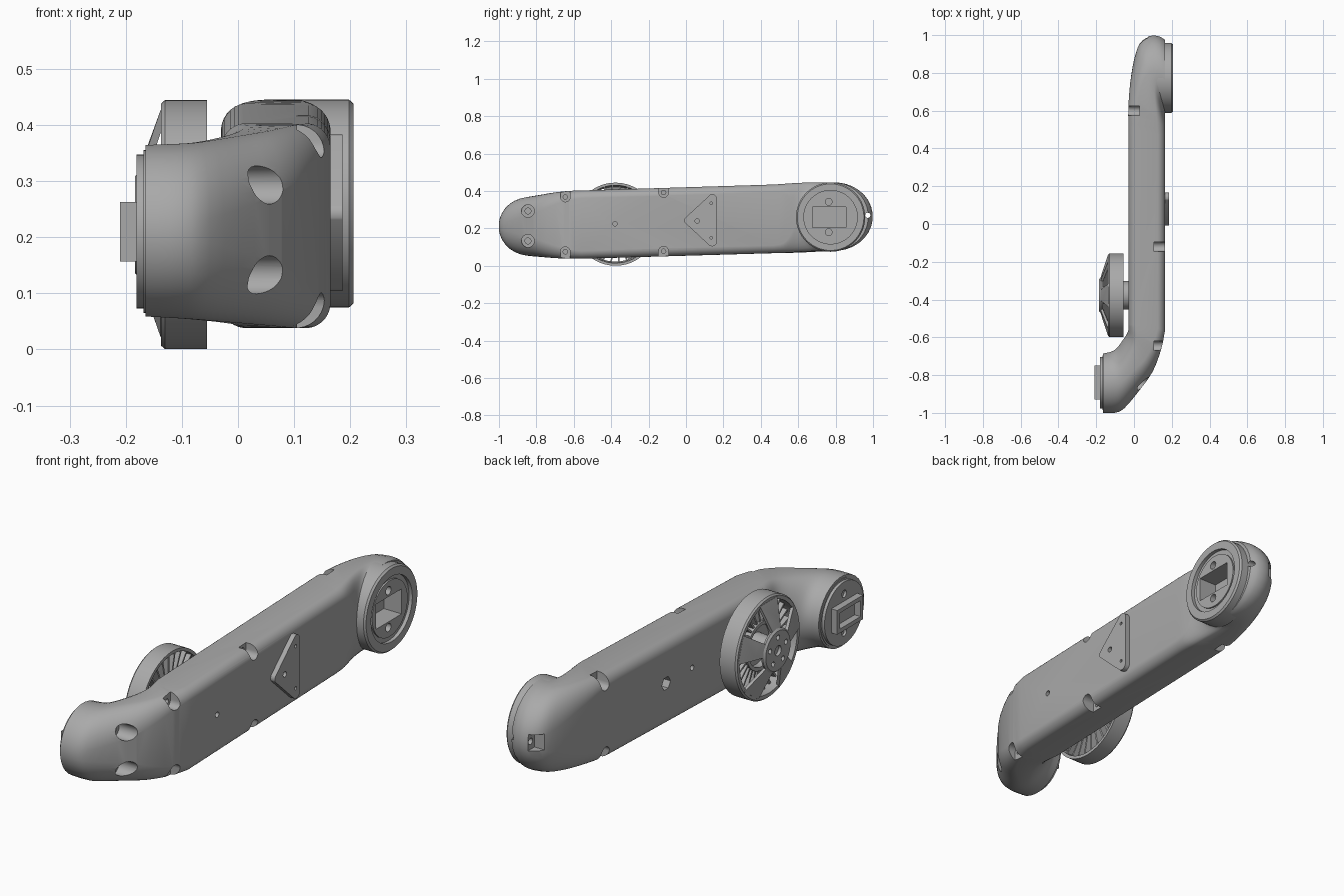
import bpy, bmesh, math
from mathutils import Vector, Matrix

cube = bpy.data.objects.get("Cube")
if cube:
    bpy.data.objects.remove(cube)

grey = bpy.data.materials.new("plain_grey")
grey.use_nodes = True
COLOUR = (0.4, 0.4, 0.4, 1)
grey.diffuse_color = COLOUR
grey.node_tree.nodes["Principled BSDF"].inputs["Base Color"].default_value = COLOUR


def finish(name, bm, angle=30):
    bmesh.ops.remove_doubles(bm, verts=bm.verts, dist=1e-5)
    bmesh.ops.recalc_face_normals(bm, faces=bm.faces)
    mesh = bpy.data.meshes.new(name)
    bm.to_mesh(mesh)
    bm.free()
    ob = bpy.data.objects.new(name, mesh)
    bpy.context.collection.objects.link(ob)
    mesh.materials.append(grey)
    smooth(ob, angle)
    return ob


def smooth(ob, angle=30):
    bpy.ops.object.select_all(action="DESELECT")
    ob.select_set(True)
    bpy.context.view_layer.objects.active = ob
    bpy.ops.object.shade_smooth_by_angle(angle=math.radians(angle))


def prism(bm, pts, x0, x1):
    """Extrude a (y, z) outline along x."""
    lo = [bm.verts.new((x0, y, z)) for y, z in pts]
    hi = [bm.verts.new((x1, y, z)) for y, z in pts]
    bm.faces.new(lo)
    bm.faces.new(hi[::-1])
    for i in range(len(pts)):
        j = (i + 1) % len(pts)
        bm.faces.new((lo[i], hi[i], hi[j], lo[j]))


def circle(y, z, r, n=32, start=0.0, turn=2 * math.pi):
    return [(y + r * math.cos(start + turn * i / n), z + r * math.sin(start + turn * i / n))
            for i in range(n)]


def rect(y0, y1, z0, z1):
    return [(y0, z0), (y1, z0), (y1, z1), (y0, z1)]


def lathe(name, profile, y, z, seg=64):
    """Revolve a closed (x, radius) profile about an x-parallel axis."""
    bm = bmesh.new()
    vs = [bm.verts.new((x, y, z + r)) for x, r in profile]
    es = [bm.edges.new((vs[i], vs[(i + 1) % len(vs)])) for i in range(len(vs))]
    bmesh.ops.spin(bm, geom=vs + es, cent=(0, y, z), axis=(1, 0, 0),
                   angle=2 * math.pi, steps=seg)
    return finish(name, bm)


def carve(ob, pieces):
    """Subtract (outline, x0, x1) prisms from an object."""
    for outline, x0, x1 in pieces:
        bm = bmesh.new()
        prism(bm, outline, x0, x1)
        tool = finish("cutter", bm)
        tool.hide_render = True
        mod = ob.modifiers.new("cut", "BOOLEAN")
        mod.operation, mod.solver, mod.object = "DIFFERENCE", "EXACT", tool
        bpy.context.view_layer.objects.active = ob
        bpy.ops.object.modifier_apply(modifier=mod.name)
        bpy.data.objects.remove(tool)
    smooth(ob)


# Arm body: lofted rounded sections (ax, ay, bx, by, low, high, round u, round z)
front_elbow = [
    (-.165, -.685, -.165, -1.0, .058, .365, 1, 1),
    (-.12, -.675, -.10, -1.0, .055, .367, 1, 1),
    (-.09, -.655, -.05, -.975, .052, .37, .95, .95),
    (-.06, -.615, .03, -.88, .047, .38, .85, .8),
    (-.04, -.585, .10, -.78, .042, .39, .7, .6),
    (-.03, -.56, .145, -.66, .038, .40, .55, .35),
    (-.03, -.53, .165, -.56, .038, .403, .45, .25)]
rear_elbow = [
    (-.03, .50, .165, .47, .068, .435, .45, .25),
    (-.03, .62, .165, .52, .07, .44, .5, .3),
    (-.02, .75, .165, .555, .075, .444, .6, .5),
    (.0, .87, .165, .575, .078, .446, .75, .75),
    (.03, .955, .165, .585, .08, .446, .9, .9),
    (.08, .995, .165, .59, .08, .446, 1, 1),
    (.13, .995, .165, .593, .08, .446, 1, 1),
    (.165, .975, .165, .596, .08, .446, 1, 1)]


def refine(rows, steps=3):
    rows = [Vector(r) for r in rows]
    out = []
    for i in range(len(rows) - 1):
        p, q = rows[i], rows[i + 1]
        m = (q - rows[i - 1]) / 2 if i else q - p
        n = (rows[i + 2] - p) / 2 if i + 2 < len(rows) else q - p
        for k in range(steps):
            t = k / steps
            out.append(p * (2*t**3 - 3*t*t + 1) + m * (t**3 - 2*t*t + t)
                       + q * (3*t*t - 2*t**3) + n * (t**3 - t*t))
    return out + [rows[-1]]


def section(row, n=8):
    ax, ay, bx, by, lo, hi, fu, fz = row
    fu, fz = min(fu, 1), min(fz, 1)
    a, b = Vector((ax, ay, 0)), Vector((bx, by, 0))
    mid, half, h = (a + b) / 2, (b - a) / 2, (hi - lo) / 2
    pts = []
    for corner, (su, sz) in enumerate([(1, 1), (-1, 1), (-1, -1), (1, -1)]):
        for i in range(n):
            t = (corner + (i + .5) / n) * math.pi / 2
            u = su * (1 - fu) + fu * math.cos(t)
            w = sz * (1 - fz) + fz * math.sin(t)
            pts.append(mid + half * u + Vector((0, 0, (lo + hi) / 2 + h * w)))
    return pts


bm = bmesh.new()
rings = [[bm.verts.new(p) for p in section(r)] for r in refine(front_elbow) + refine(rear_elbow)]
for r, s in zip(rings, rings[1:]):
    for i in range(len(r)):
        j = (i + 1) % len(r)
        bm.faces.new((r[i], r[j], s[j], s[i]))
bm.faces.new(rings[0])
bm.faces.new(rings[-1])
body = finish("arm_body", bm)


def pocket(y, z, up, r=.026):
    """U-shaped screw pocket, open toward the top (up=1) or bottom (up=-1)."""
    arc = [(y + r * math.cos(math.pi * i / 12), z - up * r * math.sin(math.pi * i / 12))
           for i in range(13)]
    return arc + [(y - r, z + up * .2), (y + r, z + up * .2)]


cuts = []
for y, top, low in [(-.645, .368, .075), (-.12, .392, .078)]:
    for z, up in [(top, 1), (low, -1)]:
        cuts += [(pocket(y, z, up), .105, .3), (circle(y, z, .012, 16), .07, .2)]
for z, up in [(.405, 1), (.105, -1)]:
    cuts.append((pocket(.6, z, up), -.2, .03))
for z in (.293, .133):
    cuts += [(circle(-.845, z, .034), -.01, .3), (circle(-.845, z, .016, 16), -.06, .1)]
cuts += [(rect(.945, 1.1, .235, .305), -.1, .075), (circle(.972, .27, .014, 16), 0, .3),
         (circle(-.38, .225, .012, 16), .12, .3),
         (circle(.18, .25, .03, 6), -.1, .02), (circle(0, .25, .012, 16), -.1, .02),
         (rect(.675, .855, .205, .315), .11, .3)]
carve(body, cuts)

# Rear joint: flange with a stepped recess, face plate and rectangular socket
FY, FZ = .773, .26
lathe("rear_flange", [(.12, .185), (.198, .185), (.206, .178), (.206, .143), (.19, .143),
                      (.19, .13), (.12, .13)], FY, FZ)
plate = lathe("rear_face_plate", [(.13, 0), (.13, .1305), (.19, .1305), (.19, .123),
                                  (.197, .123), (.197, 0)], FY, FZ)
carve(plate, [(rect(.675, .855, .205, .315), .1, .3)]
      + [(circle(.763, z, .018, 20), .17, .3) for z in (.342, .18)])

# Front joint: disc and hollow plug
JY, JZ = -.84, .21
disc = lathe("front_disc", [(-.15, 0), (-.15, .145), (-.168, .145), (-.168, .137),
                            (-.181, .137), (-.181, 0)], JY, JZ)
carve(disc, [(circle(JY, JZ + s * .085, .016, 20), -.3, -.17) for s in (1, -1)])
bm = bmesh.new()
prism(bm, rect(-.93, -.75, .157, .263), -.21, -.17)
plug = finish("front_plug", bm)
carve(plug, [(rect(-.912, -.768, .175, .245), -.3, -.178)])

# Triangular side cover with rounded corners
bm = bmesh.new()
prism(bm, circle(.015, .242, .024, 8, 2.5, 1.28) + circle(.14, .13, .026, 8, 4.1, 2.2)
      + circle(.14, .357, .026, 8, 0, 2.2), .155, .186)
cover = finish("side_cover", bm)
carve(cover, [(circle(.06, .24, .012, 16), .17, .3)]
      + [(circle(.135, z, .007, 12), .17, .3) for z in (.335, .15)])

# Wheel: rim, hub, cone arms and inner fins
WY, WZ = -.377, .2225
lathe("wheel_rim", [(-.055, .222), (-.13, .222), (-.137, .216), (-.137, .2),
                    (-.125, .2), (-.055, .208)], WY, WZ, 72)
lathe("wheel_axle", [(-.02, 0), (-.02, .075), (-.055, .075), (-.055, .1), (-.075, .1),
                     (-.075, .05), (-.17, .045), (-.17, 0)], WY, WZ, 48)
hub = lathe("wheel_hub_cap", [(-.165, 0), (-.165, .09), (-.176, .094), (-.184, .086),
                              (-.184, 0)], WY, WZ, 48)
carve(hub, [(circle(WY, WZ, .022, 24), -.3, -.17)]
      + [(circle(WY + .058 * math.cos(a), WZ + .058 * math.sin(a), .011, 12), -.3, -.17)
         for a in [math.pi * (i / 2.5 + .5) for i in range(5)]])


def around(name, count, points):
    """Convex piece repeated about the wheel axis."""
    bm = bmesh.new()
    for k in range(count):
        rot = Matrix.Rotation(2 * math.pi * k / count, 3, "X")
        vs = [bm.verts.new(rot @ Vector(p) + Vector((0, WY, WZ))) for p in points]
        bmesh.ops.convex_hull(bm, input=vs)
    return finish(name, bm)


around("wheel_arms", 5, [(x + d, s * w, r) for s in (1, -1) for d in (0, .014)
                         for x, w, r in [(-.182, .024, .075), (-.165, .026, .13),
                                         (-.138, .06, .204)]])
around("wheel_fins", 30, [(x, s * .004 + t, r) for s in (1, -1) for x in (-.06, -.1)
                          for t, r in [(0, .09), (.025, .205)]])
lathe("wheel_fin_ring", [(-.06, .09), (-.06, .105), (-.105, .105), (-.105, .09)], WY, WZ, 48)
